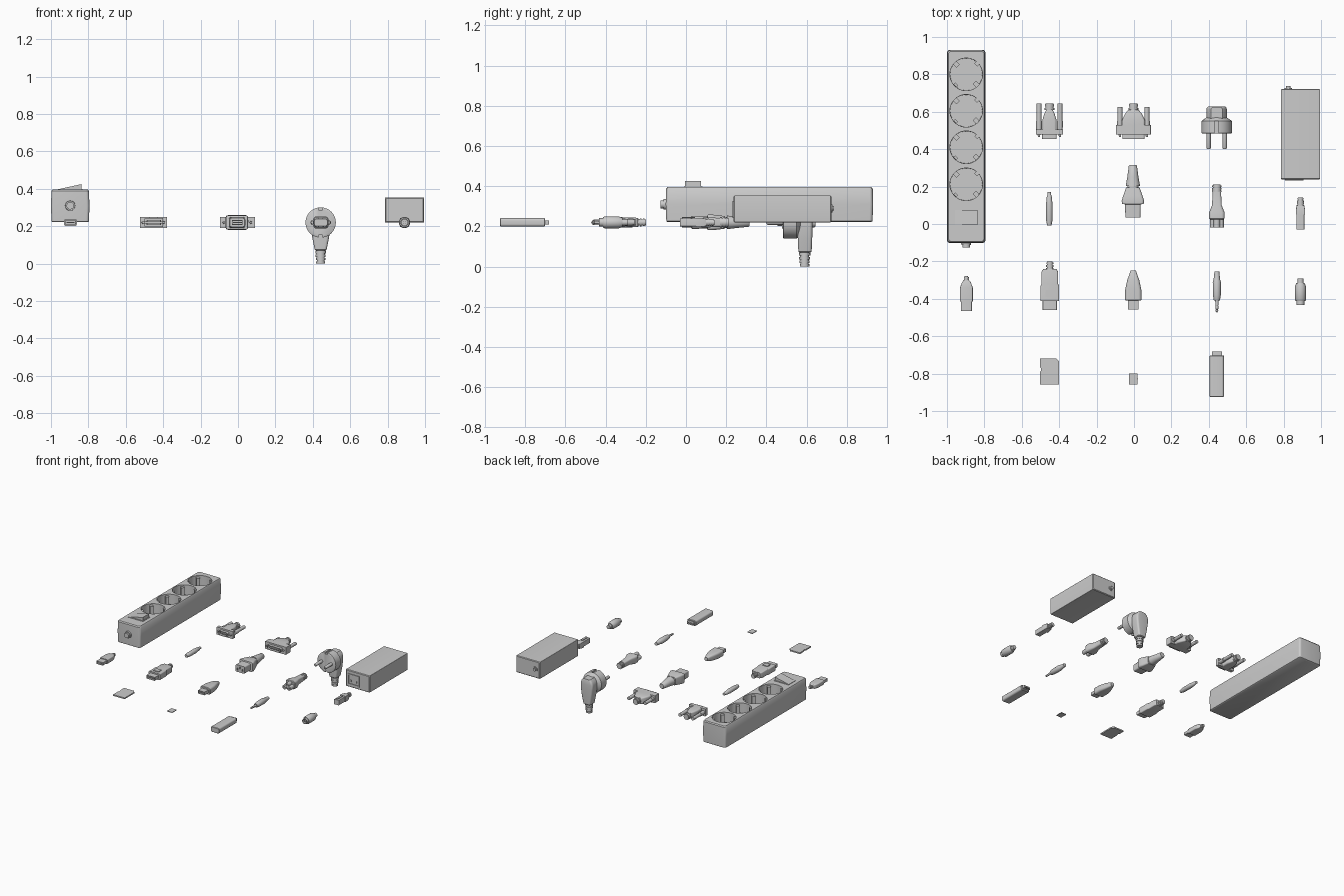
import bpy, bmesh, math
from mathutils import Matrix, Vector


def finish(name, bm):
    bmesh.ops.remove_doubles(bm, verts=bm.verts, dist=1e-6)
    bmesh.ops.recalc_face_normals(bm, faces=bm.faces)
    me = bpy.data.meshes.new(name)
    bm.to_mesh(me)
    bm.free()
    ob = bpy.data.objects.new(name, me)
    bpy.context.collection.objects.link(ob)
    bpy.ops.object.select_all(action='DESELECT')
    bpy.context.view_layer.objects.active = ob
    ob.select_set(True)
    bpy.ops.object.shade_smooth_by_angle(angle=math.radians(35))
    return ob


def loft(name, c, sections, f=1.0, axis='Y', trap=0.0, k=5):
    """Rounded-rectangle sections (t, half_width, half_height[, roundness]) skinned along an axis."""
    bm = bmesh.new()
    rings = []
    for t, a, b, *rest in sections:
        r = min(a, b) * max(rest[0] if rest else f, 0.02)
        ring = []
        for q in range(4):
            sx, sy = ((1, 1), (-1, 1), (-1, -1), (1, -1))[q]
            for i in range(k + 1):
                ang = math.pi / 2 * (q + i / k)
                u = sx * (a - r) + r * math.cos(ang)
                v = sy * (b - r) + r * math.sin(ang)
                u *= 1 + trap * v / b
                p = (c[0] + u, t, c[1] + v) if axis == 'Y' else (c[0] + u, c[1] + v, t)
                ring.append(bm.verts.new(p))
        rings.append(ring)
    n = len(rings[0])
    for r0, r1 in zip(rings, rings[1:]):
        for i in range(n):
            bm.faces.new((r0[i], r0[(i + 1) % n], r1[(i + 1) % n], r1[i]))
    bm.faces.new(rings[0])
    bm.faces.new(rings[-1])
    return finish(name, bm)


def boxes(name, items):
    """Boxes as (centre x, y, z, size x, y, z[, turn about z])."""
    bm = bmesh.new()
    for x, y, z, sx, sy, sz, *rot in items:
        m = Matrix.Translation((x, y, z)) @ Matrix.Rotation(rot[0] if rot else 0, 4, 'Z')
        bmesh.ops.create_cube(bm, size=1, matrix=m @ Matrix.Diagonal((sx, sy, sz, 1)))
    return finish(name, bm)


def cut(ob, cutter):
    mod = ob.modifiers.new('cut', 'BOOLEAN')
    mod.operation, mod.solver, mod.object = 'DIFFERENCE', 'EXACT', cutter
    bpy.ops.object.select_all(action='DESELECT')
    bpy.context.view_layer.objects.active = ob
    ob.select_set(True)
    bpy.ops.object.modifier_apply(modifier=mod.name)
    bpy.data.objects.remove(cutter)
    bpy.ops.object.shade_smooth_by_angle(angle=math.radians(35))


def ridges(t0, t1, n, r0, r1, d=0.004):
    """Sections of a ribbed cable sleeve."""
    out, s = [], (t1 - t0) / n
    for i in range(n):
        r = r0 + (r1 - r0) * i / n
        t = t0 + s * i
        out += [(t, r, r), (t + s * .65, r, r), (t + s * .65, r - d, r - d), (t + s, r - d, r - d)]
    return out


def shell(name, x, y0, y1, a, b, f, z=.22, wall=.004, trap=0.0):
    """Hollow plug mouth open towards -y with a tongue inside."""
    loft(name, (x, z), [(y1, a, b), (y0, a, b), (y0, a - wall, b - wall), (y1 - .006, a - wall, b - wall)], f, trap=trap)
    boxes(name + '_tongue', [(x, (y0 + y1) / 2 + .003, z, a * 1.4, y1 - y0 - .004, b * .5)])


# Power strip with four recessed sockets
X = -.897
strip = loft('power_strip', (X, .415), [(.222, .094, .507), (.226, .1, .513), (.31, .103, .516), (.388, .1, .514), (.396, .095, .508)], .16, 'Z')
for i, y in enumerate((.8, .605, .41, .212)):
    cut(strip, loft('socket_cutter', (X, y), [(.315, .086, .086), (.45, .088, .088)], axis='Z', k=9))
    d = math.pi / 4
    floor = loft(f'socket_floor_{i}', (X, y), [(.312, .087, .087), (.318, .087, .087)], axis='Z', k=9)
    for s in (-1, 1):
        cut(floor, loft('hole_cutter', (X + s * .032, y - s * .032), [(.313, .012, .012), (.34, .012, .012)], axis='Z'))
    boxes(f'socket_guides_{i}', [(X + s * .054, y - s * .054, .35, .03, .025, .07, -d) for s in (-1, 1)]
          + [(X + s * .056, y + s * .056, .353, .014, .022, .075, d) for s in (-1, 1)])
boxes('switch_frame', [(X, .035, .395, .13, .092, .008)])
rocker = boxes('switch_rocker', [(X, .035, .395, .12, .08, .02)])
for v in rocker.data.vertices:
    if v.co.z > .395:
        v.co.z = .412 + (v.co.x - X) * .22
loft('strip_cable_stub', (X, .31), [(-.09, .028, .028), (-.112, .026, .026), (-.112, .02, .02), (-.126, .02, .02)])

# Power brick
brick = loft('power_brick', (.89, .2875), [(.237, .1, .062), (.242, .105, .067), (.718, .105, .067), (.723, .1, .062)], .06)
inlet = boxes('brick_inlet', [(.857, .238, .285, .1, .012, .085)])
cut(inlet, boxes('inlet_cutter', [(.857, .23, .285, .084, .016, .068)]))
boxes('inlet_pins', [(.857 + dx, .237, .285 + dz, .006, .01, .014) for dx, dz in ((-.024, -.01), (0, .012), (.024, -.01))])
loft('brick_cable_stub', (.825, .29), [(.715, .02, .02), (.728, .02, .02), (.728, .012, .012), (.737, .012, .012)])

# Two video plugs with thumbscrews
for name, x, w, sh, scr, flange in (('video_plug_narrow', -.452, .038, .038, .056, .073), ('video_plug_wide', -.003, .062, .058, .072, .094)):
    wide = w > .05
    yb = .53 if wide else .505
    loft(name + '_flange', (x, .22), [(.478, flange, .03), (yb, flange, .03)], .15)
    loft(name + '_body', (x, .22), [(yb, w, .03), (.555, w, .03), (.59, w * .72, .028), (.61, w * .45, .024), (.612, .022, .021)], .4)
    loft(name + '_sleeve', (x, .22), ridges(.61, .645, 2, .026, .024))
    shell(name + '_shell', x, .455, .48, sh, .018, .6, trap=.06)
    for s, side in ((-1, 'left'), (1, 'right')):
        loft(f'{name}_screw_{side}', (x + s * scr, .22),
             [(.464, .006, .006), (.48, .007, .007), (.48, .014, .014), (.55, .016, .016), (.55, .013, .013), (.625 if wide else .643, .013, .013)])

# Angled mains plug with two pins and a hanging grip
px, pz = .442, .22
disc = loft('mains_plug_disc', (px, pz), [(.483, .076, .076), (.486, .081, .081), (.55, .081, .081), (.556, .074, .074), (.575, .046, .046), (.61, .046, .046)], k=10)
cut(disc, boxes('earth_cutter', [(px, .515, pz + s * .08, .022, .07, .024) for s in (-1, 1)]))
for s, side in ((-1, 'left'), (1, 'right')):
    loft('mains_pin_' + side, (px + s * .043, pz), [(.5, .012, .012), (.407, .012, .012), (.4, .008, .008)])
loft('mains_plug_grip', (px, .592), [(.07, .026, .028), (.075, .032, .033), (.14, .045, .036), (.2, .053, .037), (.235, .054, .037), (.26, .045, .036), (.275, .03, .033)], .4, 'Z')
loft('mains_plug_sleeve', (px, .59), ridges(0, .073, 4, .024, .03), axis='Z')

# Slim cable plug
loft('slim_plug', (-.453, .22), [(-.008, .012, .012), (0, .013, .013), (.02, .017, .017), (.1, .018, .018), (.15, .013, .013), (.155, .01, .01), (.17, .01, .01)])

# Appliance coupler, three slots
ap = loft('appliance_plug', (-.006, .22), [(.035, .04, .028), (.105, .042, .03), (.108, .058, .038), (.125, .06, .039), (.15, .052, .037), (.195, .036, .031)], .35)
cut(ap, boxes('slot_cutter', [(-.006 + dx, .035, .22 + dz, .008, .06, .018) for dx, dz in ((-.022, -.006), (0, .009), (.022, -.006))]))
loft('appliance_plug_sleeve', (-.006, .22), [(.19, .03, .028), (.203, .03, .028), (.203, .038, .034), (.212, .037, .033), (.25, .03, .028), (.31, .022, .022), (.315, .018, .018)])

# Small coupler with lobed mouth
sx = .443
loft('small_coupler_body', (sx, .22), [(.025, .036, .028), (.03, .041, .032), (.062, .041, .032), (.1, .026, .025), (.175, .022, .022)], .5)
for i, (dx, dz) in enumerate(((-.02, -.009), (.02, -.009), (0, .011))):
    lobe = loft(f'small_coupler_lobe_{i}', (sx + dx, .22 + dz), [(-.02, .017, .017), (.03, .017, .017)])
    cut(lobe, loft('pin_cutter', (sx + dx, .22 + dz), [(-.04, .006, .006), (.01, .006, .006)]))
loft('small_coupler_sleeve', (sx, .22), ridges(.17, .212, 3, .026, .024))

# Network plug with latch
nx = .89
loft('network_plug', (nx, .22), [(-.03, .021, .02), (.05, .021, .02), (.05, .025, .023), (.075, .025, .023), (.1, .02, .019)], .15)
boxes('network_latch', [(nx, .012, .245, .016, .065, .006)])
loft('network_sleeve', (nx, .22), ridges(.095, .142, 4, .02, .016))

# Flat media plug
loft('media_plug_body', (-.896, .22), [(-.415, .034, .018), (-.34, .034, .018), (-.31, .023, .016), (-.3, .014, .013)], .4)
shell('media_plug_shell', -.896, -.465, -.412, .03, .012, .35)
loft('media_plug_sleeve', (-.896, .22), ridges(-.304, -.278, 2, .014, .013))

# Display plug with press button
loft('display_plug_body', (-.45, .22), [(-.412, .05, .025), (-.33, .05, .025), (-.32, .044, .025), (-.255, .044, .024), (-.24, .034, .022)], .3)
shell('display_plug_shell', -.45, -.46, -.41, .038, .014, .2)
boxes('display_plug_button', [(-.45, -.372, .246, .045, .038, .008)])
loft('display_plug_sleeve', (-.45, .22), ridges(-.245, -.2, 3, .02, .018))

# Data plug with a rounded tapering grip
loft('data_plug_body', (-.004, .22), [(-.41, .04, .024), (-.406, .044, .027), (-.35, .043, .027), (-.3, .032, .025), (-.26, .018, .018), (-.248, .014, .014)], .6)
shell('data_plug_shell', -.004, -.458, -.408, .029, .013, .1)

# Audio jack
loft('audio_jack_grip', (.443, .22), [(-.41, .015, .015), (-.405, .017, .017), (-.38, .021, .021), (-.31, .022, .022), (-.3, .018, .018), (-.255, .013, .013)])
loft('audio_jack_pin', (.443, .22), [(-.4, .009, .009), (-.436, .008, .008), (-.436, .006, .006), (-.439, .006, .006), (-.439, .008, .008),
                                    (-.455, .008, .008), (-.458, .005, .005), (-.464, .008, .008), (-.473, .002, .002)])

# Round multi-pin plug
loft('round_plug', (.89, .22), [(-.392, .021, .021), (-.432, .021, .021), (-.432, .017, .017), (-.395, .017, .017)])
loft('round_plug_grip', (.89, .22), [(-.412, .026, .026), (-.405, .03, .03), (-.335, .03, .03), (-.315, .022, .022), (-.315, .016, .016), (-.292, .016, .016)])
for i in range(4):
    a = math.pi / 4 + i * math.pi / 2
    loft(f'round_plug_pin_{i}', (.89 + .009 * math.cos(a), .22 + .009 * math.sin(a)), [(-.425, .002, .002), (-.39, .002, .002)], k=2)


# Memory cards, outlined and extruded
def card(name, pts, z, t):
    bm = bmesh.new()
    face = bm.faces.new([bm.verts.new((x, y, z)) for x, y in pts])
    top = bmesh.ops.extrude_face_region(bm, geom=[face])['geom']
    bmesh.ops.translate(bm, vec=Vector((0, 0, t)), verts=[g for g in top if isinstance(g, bmesh.types.BMVert)])
    finish(name, bm)


card('memory_card', [(-.503, -.857), (-.401, -.857), (-.401, -.735), (-.416, -.718), (-.503, -.718), (-.503, -.765), (-.498, -.77), (-.498, -.785), (-.503, -.79)], .215, .01)
card('mini_memory_card', [(-.027, -.857), (.018, -.857), (.018, -.835), (.022, -.83), (.018, -.815), (.018, -.8), (-.027, -.8)], .217, .005)

# Memory stick
loft('memory_stick', (.443, .22), [(-.925, .035, .018), (-.922, .038, .021), (-.705, .038, .021), (-.702, .035, .018)], .6)
tip = loft('memory_stick_tip', (.443, .22), [(-.71, .027, .01), (-.682, .027, .01)], .1)
cut(tip, boxes('tip_cutter', [(.443, -.68, .216, .045, .03, .007)]))
